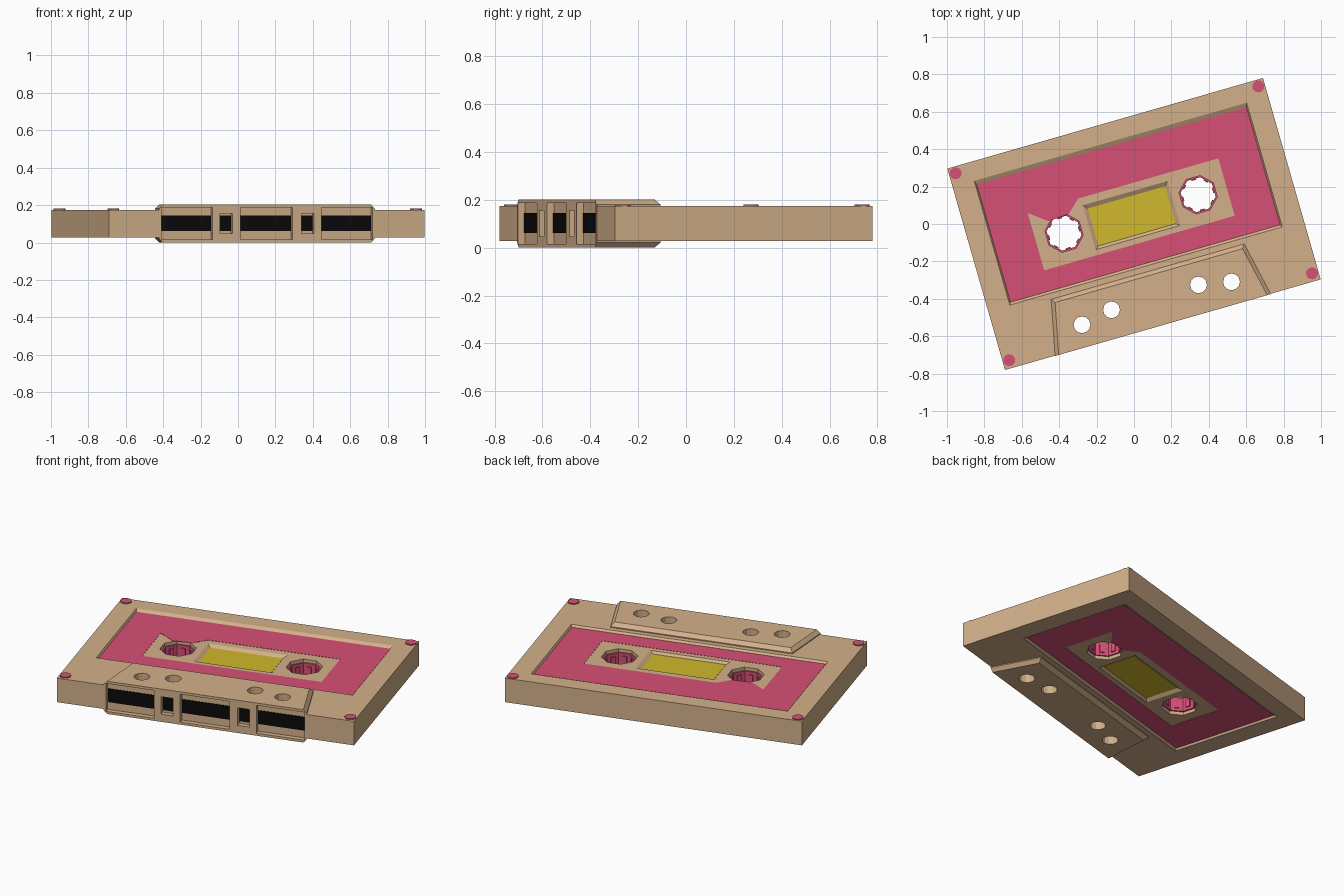
import bpy, bmesh
from math import pi, cos, sin, radians
from mathutils import Matrix

if "Cube" in bpy.data.objects:
    bpy.data.objects.remove(bpy.data.objects["Cube"], do_unlink=True)

HALF = 0.101      # half of the overall thickness
BODY = 0.074      # half thickness of the main shell
FRONT = -0.56
FLOOR = BODY - 0.012   # floor of the label recess
PLACE = Matrix.Translation((0, 0, HALF)) @ Matrix.Rotation(radians(16), 4, 'Z')
FLIP = Matrix.Rotation(pi, 4, 'Y')


def material(name, color):
    m = bpy.data.materials.new(name)
    m.use_nodes = True
    m.diffuse_color = (*color, 1)
    m.node_tree.nodes["Principled BSDF"].inputs["Base Color"].default_value = (*color, 1)
    return m


tan = material("tan plastic", (0.65, 0.435, 0.255))
pink = material("pink", (0.67, 0.08, 0.18))
yellow = material("yellow", (0.63, 0.48, 0.025))
black = material("black tape", (0.003, 0.003, 0.003))


def rect(x0, x1, y0, y1):
    return [(x0, y0), (x1, y0), (x1, y1), (x0, y1)]


def circle(x, y, r, n):
    return [(x + r * cos((i + .5) * 2 * pi / n), y + r * sin((i + .5) * 2 * pi / n)) for i in range(n)]


def loft(bm, levels):
    """Closed solid through outlines given as (points, z)."""
    rings = [[bm.verts.new((x, y, z)) for x, y in pts] for pts, z in levels]
    n = len(rings[0])
    for a, b in zip(rings, rings[1:]):
        for i in range(n):
            j = (i + 1) % n
            bm.faces.new((a[i], a[j], b[j], b[i]))
    bm.faces.new(rings[0][::-1])
    bm.faces.new(rings[-1])


def solid(name, mat, *parts, turn=Matrix.Identity(4)):
    bm = bmesh.new()
    for levels in parts:
        loft(bm, levels)
    bmesh.ops.recalc_face_normals(bm, faces=bm.faces)
    mesh = bpy.data.meshes.new(name)
    bm.to_mesh(mesh)
    bm.free()
    mesh.materials.append(mat)
    ob = bpy.data.objects.new(name, mesh)
    bpy.context.collection.objects.link(ob)
    ob.matrix_world = PLACE @ turn
    return ob


def prism(pts, z0, z1):
    return [(pts, z0), (pts, z1)]


def combine(target, tool, operation='DIFFERENCE'):
    """Apply a boolean and discard the tool."""
    tool.hide_render = True
    bpy.context.view_layer.update()
    mod = target.modifiers.new("cut", 'BOOLEAN')
    mod.object, mod.operation, mod.solver = tool, operation, 'EXACT'
    bpy.context.view_layer.objects.active = target
    bpy.ops.object.modifier_apply(modifier=mod.name)
    bpy.data.objects.remove(tool, do_unlink=True)


# Main shell with the thicker trapezoid along the front edge
shell = solid("shell", tan, prism(rect(-.878, .878, FRONT, .56), -BODY, BODY))
outer = [(-.6, FRONT - .002), (.6, FRONT - .002), (.537, -.265), (-.537, -.265)]
inner = [(-.58, FRONT - .002), (.58, FRONT - .002), (.521, -.287), (-.521, -.287)]
combine(shell, solid("head", tan, [(inner, -HALF), (outer, -.08), (outer, .08), (inner, HALF)]), 'UNION')

# Sloped recesses for label and centre window, on both faces
for turn in (Matrix.Identity(4), FLIP):
    combine(shell, solid("label_cut", tan, [
        (rect(-.75, .75, -.22, .435), FLOOR),
        (rect(-.758, .758, -.234, .458), BODY + .0005)], turn=turn))
    combine(shell, solid("window_cut", tan, [
        (rect(-.215, .215, -.06, .148), FLOOR - .014),
        (rect(-.236, .236, -.076, .172), FLOOR + .0005)], turn=turn))

# Reel holes and guide holes through the shell
reels = [(-.373, .056), (.373, .056)]
for x, y in reels:
    combine(shell, solid("reel_cut", tan, prism(circle(x, y, .103, 8), -.2, .2)))
for side in (-1, 1):
    for x, y in ((.416, -.441), (.242, -.408)):
        combine(shell, solid("guide_cut", tan, prism(circle(side * x, y, .045, 12), -.2, .2)))

# Front openings with the tape strip behind them
openings = [(-.587, -.302, .086), (-.262, -.192, .054), (-.148, .142, .086),
            (.192, .262, .054), (.302, .587, .086)]
strips = []
for x0, x1, h in openings:
    combine(shell, solid("opening_cut", tan, prism(rect(x0, x1, -.7, -.532), -h, h)))
    strips.append(prism(rect(x0 + .002, x1 - .002, -.536, -.531), -.04, .043))
solid("tape", black, *strips)

# Labels with a notched cut-out, and yellow window panes, front and back
notched = [(-.53, -.106), (.53, -.106), (.53, .213), (-.25, .213),
           (-.32, .148), (-.435, .14), (-.53, .213)]
for side, turn in (("top", Matrix.Identity(4)), ("bottom", FLIP)):
    label = solid(side + "_label", pink,
                  prism(rect(-.75, .75, -.22, .435), FLOOR - .001, FLOOR + .0015), turn=turn)
    combine(label, solid("notch_cut", pink, prism(notched, 0, .2), turn=turn))
    solid(side + "_window", yellow,
          prism(rect(-.215, .215, -.06, .148), FLOOR - .016, FLOOR - .0125), turn=turn)

# Toothed reel hubs inside the holes
for name, (x, y) in zip(("right_hub", "left_hub"), reels):
    hub = solid(name, pink, prism(circle(x, y, .105, 8), -.042, .042))
    combine(hub, solid("hub_cut", pink, prism(circle(x, y, .094, 8), -.2, .2)))
    teeth = []
    for i in range(8):
        a = i * pi / 4
        tooth = [(x + r * cos(a) - t * sin(a), y + r * sin(a) + t * cos(a))
                 for r, t in rect(.08, .09, -.013, .013)]
        teeth.append(prism(tooth, -.025, .025))
    solid(name + "_teeth", pink, *teeth)

# Corner screws on the top face
solid("screws", pink, *[prism(circle(x, y, .032, 16), BODY - .01, BODY + .006)
                        for x in (-.842, .842) for y in (-.516, .524)])
